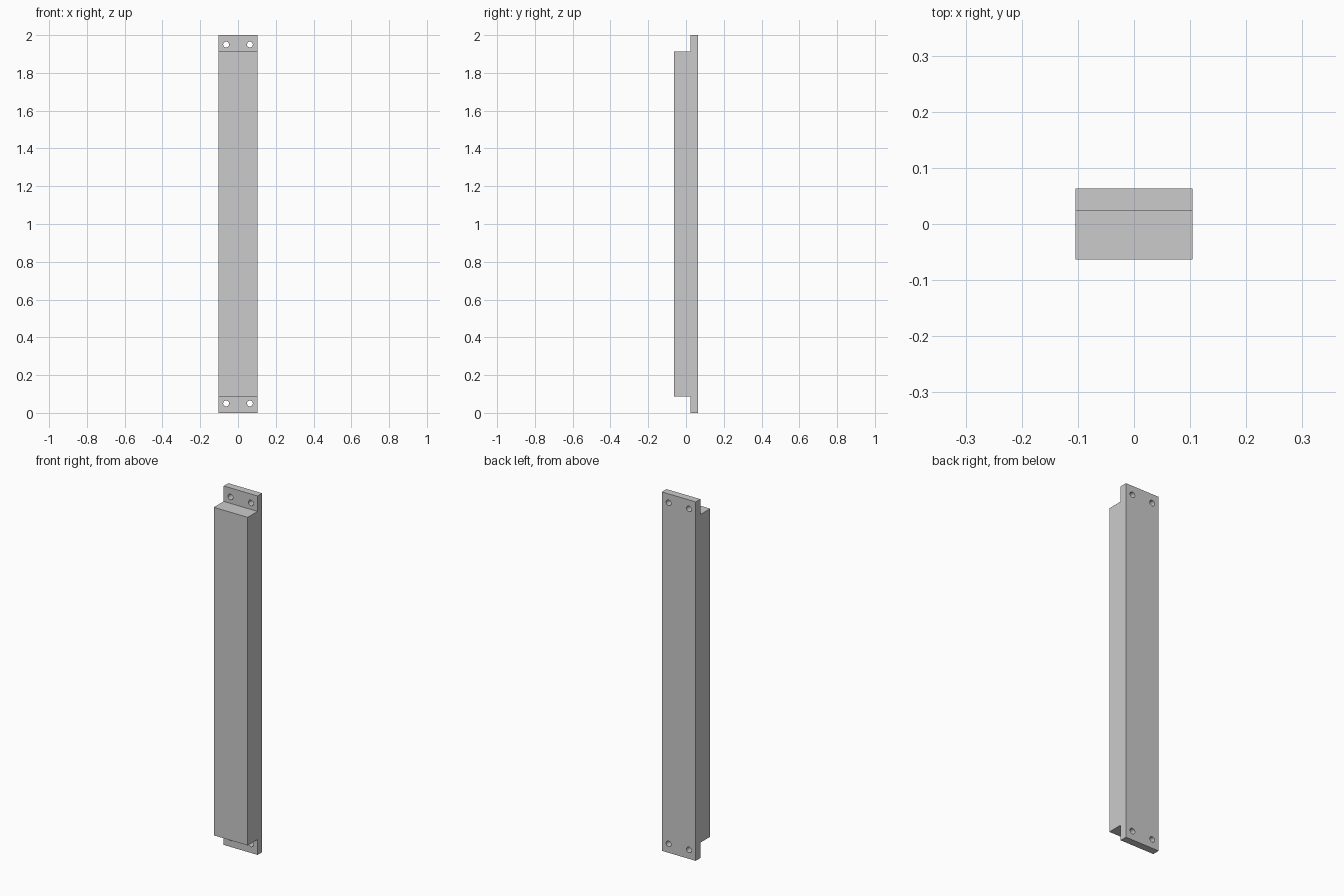
import bpy, bmesh, math

if "Cube" in bpy.data.objects:
    bpy.data.objects.remove(bpy.data.objects["Cube"])

W, D, H = 0.1045, 0.0635, 2.0      # half width, half depth, height
STEP_Y, STEP_Z = 0.023, 0.086      # flange front face, flange height
HOLE_X, HOLE_Z, HOLE_R = 0.063, 0.05, 0.0155

# Bar body: stepped side profile extruded across the width
profile = [(D, 0), (D, H), (STEP_Y, H), (STEP_Y, H - STEP_Z),
           (-D, H - STEP_Z), (-D, STEP_Z), (STEP_Y, STEP_Z), (STEP_Y, 0)]
bm = bmesh.new()
face = bm.faces.new([bm.verts.new((-W, y, z)) for y, z in profile])
ext = bmesh.ops.extrude_face_region(bm, geom=[face])
moved = [v for v in ext["geom"] if isinstance(v, bmesh.types.BMVert)]
bmesh.ops.translate(bm, verts=moved, vec=(2 * W, 0, 0))
bmesh.ops.recalc_face_normals(bm, faces=bm.faces)
mesh = bpy.data.meshes.new("mounting_bar")
bm.to_mesh(mesh)
bm.free()
bar = bpy.data.objects.new("mounting_bar", mesh)
bpy.context.collection.objects.link(bar)

# Screw holes through both end flanges
for x in (-HOLE_X, HOLE_X):
    for z in (HOLE_Z, H - HOLE_Z):
        bpy.ops.mesh.primitive_cylinder_add(
            vertices=32, radius=HOLE_R, depth=0.2,
            location=(x, D, z), rotation=(math.pi / 2, 0, 0))
        cutter = bpy.context.object
        cutter.name = "hole_cutter"
        cutter.hide_render = True
        bpy.context.view_layer.objects.active = bar
        mod = bar.modifiers.new("screw_hole", 'BOOLEAN')
        mod.operation = 'DIFFERENCE'
        mod.solver = 'EXACT'
        mod.object = cutter
        bpy.ops.object.modifier_apply(modifier=mod.name)
        bpy.data.objects.remove(cutter, do_unlink=True)

# Smooth hole walls, sharp outer edges
bpy.ops.object.select_all(action='DESELECT')
bar.select_set(True)
bpy.context.view_layer.objects.active = bar
bpy.ops.object.shade_smooth_by_angle(angle=math.radians(30))
